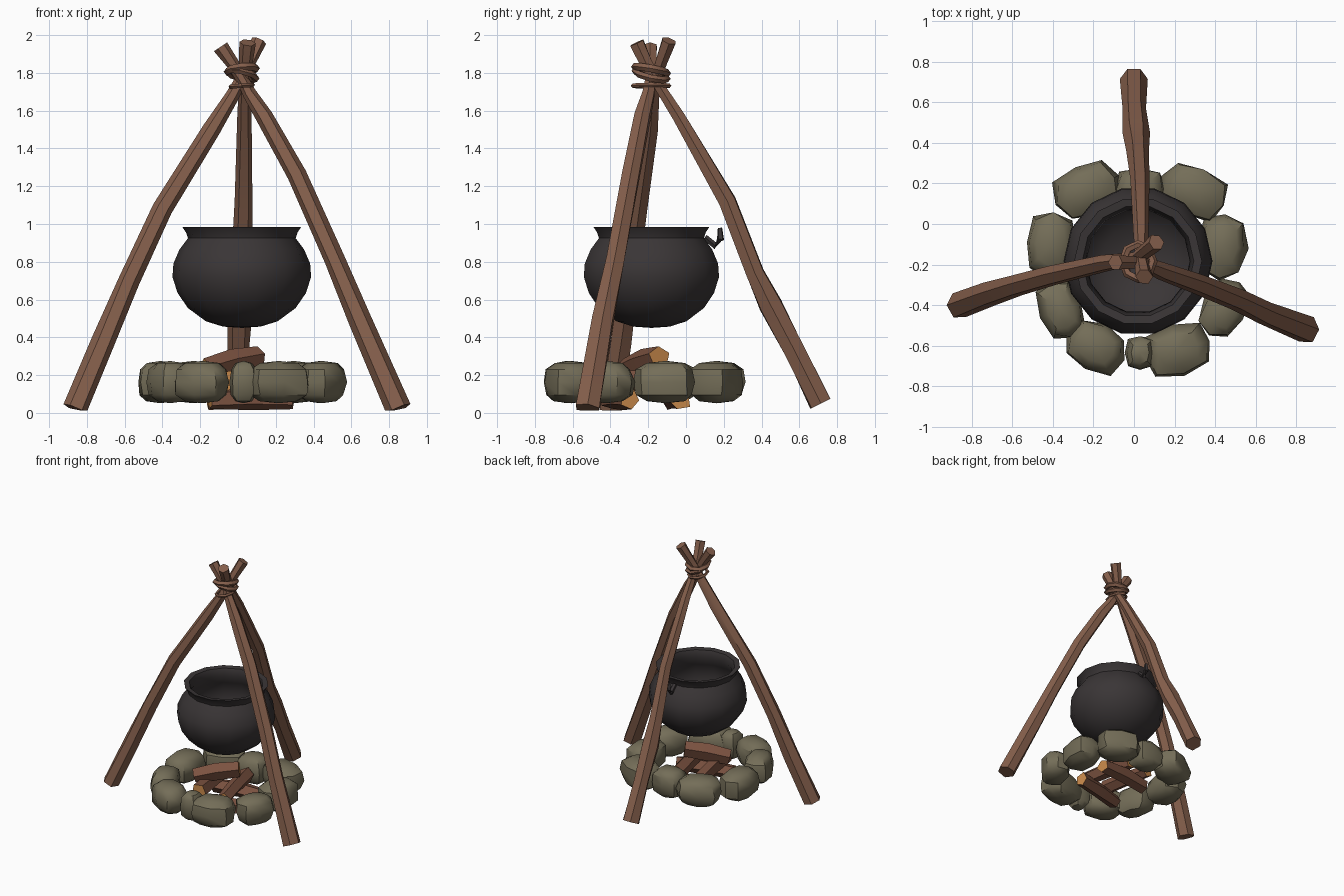
import bpy, bmesh, math, random
from mathutils import Vector

if "Cube" in bpy.data.objects:
    bpy.data.objects.remove(bpy.data.objects["Cube"])

random.seed(4)

def mat(name, col):
    m = bpy.data.materials.new(name)
    m.diffuse_color = (*col, 1)
    m.use_nodes = True
    m.node_tree.nodes["Principled BSDF"].inputs["Base Color"].default_value = m.diffuse_color
    return m

WOOD = mat("brown_wood", (0.235, 0.115, 0.072))
LOG = mat("log_bark", (0.20, 0.085, 0.052))
CUT = mat("split_wood", (0.58, 0.25, 0.07))
STONE = mat("grey_stone", (0.175, 0.155, 0.098))
IRON = mat("black_iron", (0.042, 0.036, 0.037))

def finish(name, bm, mats, angle=50):
    bmesh.ops.recalc_face_normals(bm, faces=bm.faces)
    me = bpy.data.meshes.new(name)
    bm.to_mesh(me)
    bm.free()
    ob = bpy.data.objects.new(name, me)
    bpy.context.collection.objects.link(ob)
    for m in mats:
        me.materials.append(m)
    bpy.ops.object.select_all(action='DESELECT')
    ob.select_set(True)
    bpy.context.view_layer.objects.active = ob
    bpy.ops.object.shade_smooth_by_angle(angle=math.radians(angle))
    return ob

def tube(name, pts, radii, mats, sides=6, closed=False, jitter=0.0, spin=0.0, angle=50):
    """Sweep a polygon along a path; end caps take the last material."""
    pts = [Vector(p) for p in pts]
    n = len(pts)
    bm = bmesh.new()
    rings = []
    for i, p in enumerate(pts):
        a = pts[(i - 1) % n] if closed or i else p
        b = pts[(i + 1) % n] if closed or i < n - 1 else p
        t = (b - a).normalized()
        ref = Vector((0, 0, 1)) if abs(t.z) < 0.5 else Vector((0, 1, 0))
        u = t.cross(ref).normalized()
        v = u.cross(t)
        ring = []
        for k in range(sides):
            g = spin + 2 * math.pi * k / sides
            r = radii[i] * (1 + random.uniform(-jitter, jitter))
            q = p + (u * math.cos(g) + v * math.sin(g)) * r
            q.z = max(q.z, 0.012)
            ring.append(bm.verts.new(q))
        rings.append(ring)
    for i in range(n if closed else n - 1):
        A, B = rings[i], rings[(i + 1) % n]
        for k in range(sides):
            j = (k + 1) % sides
            bm.faces.new((A[k], A[j], B[j], B[k]))
    if not closed:
        for ring in (rings[0], rings[-1]):
            bm.faces.new(ring).material_index = len(mats) - 1
    return finish(name, bm, mats, angle)

# Tripod poles, foot to tip
R = [0.072, 0.062, 0.056, 0.052, 0.046, 0.036, 0.031, 0.036, 0.042]
tube("left_pole", [(-.86, -.40, .02), (-.71, -.345, .38), (-.58, -.30, .70), (-.40, -.25, 1.08),
     (-.14, -.19, 1.50), (-.03, -.175, 1.68), (.015, -.165, 1.76), (.06, -.13, 1.86), (.11, -.09, 1.97)],
     R, [WOOD], jitter=.08)
tube("right_pole", [(.85, -.52, .02), (.645, -.44, .49), (.51, -.375, .81), (.31, -.29, 1.26),
     (.14, -.23, 1.57), (.06, -.20, 1.69), (.025, -.19, 1.76), (-.03, -.19, 1.85), (-.09, -.19, 1.94)],
     R, [WOOD], jitter=.08)
tube("back_pole", [(0, .715, .05), (0, .57, .34), (.01, .45, .57), (.02, .365, .74),
     (.03, .22, 1.12), (.035, -.04, 1.57), (.035, -.14, 1.73), (.04, -.21, 1.85), (.05, -.26, 1.96)],
     [.068, .06, .07, .056, .05, .036, .031, .036, .042], [WOOD], jitter=.08)

# Rope lashings round the crossing
def rope(name, z, rx, ry, tilt_x, tilt_y, r):
    pts = []
    for k in range(8):
        a = math.pi * k / 4
        x, y = rx * math.cos(a), ry * math.sin(a)
        pts.append((.02 + x, -.185 + y, z + tilt_x * x + tilt_y * y))
    tube(name, pts, [r] * 8, [WOOD], sides=5, closed=True)

rope("lower_lashing", 1.732, .058, .095, .08, 0, .012)
rope("middle_lashing", 1.79, .075, .085, -.25, -.25, .019)
rope("upper_lashing", 1.815, .075, .085, .12, -.2, .021)

# Cauldron, turned from a profile with an inner wall
PROFILE = [(0, .45), (.10, .457), (.19, .485), (.285, .555), (.34, .635), (.367, .72), (.362, .79),
           (.33, .865), (.285, .925), (.295, .955), (.315, .985), (.275, .98), (.255, .925),
           (.30, .85), (.33, .75), (.30, .63), (.18, .52), (0, .49)]
bm = bmesh.new()
S = 14
rows = []
for r, z in PROFILE:
    if r == 0:
        rows.append([bm.verts.new((.02, -.183, z))] * S)
    else:
        rows.append([bm.verts.new((.02 + r * math.cos(2 * math.pi * k / S),
                                   -.183 + r * math.sin(2 * math.pi * k / S), z)) for k in range(S)])
for A, B in zip(rows, rows[1:]):
    for k in range(S):
        j = (k + 1) % S
        bm.faces.new(list(dict.fromkeys((A[k], A[j], B[j], B[k]))))
finish("cauldron", bm, [IRON])

# Small lug behind the rim
tube("cauldron_lug", [(.03, .10, .93), (.03, .155, .885), (.03, .183, .92), (.03, .18, .98)],
     [.016, .02, .02, .012], [IRON], sides=5)

# Ring of rounded stones: x, y, half length, half width, turn in degrees
STONES = [(-.235, .165, .165, .13, 25), (.03, .17, .13, .11, 0), (.295, .16, .17, .125, -25),
          (.435, -.11, .165, .125, 85), (.445, -.42, .15, .11, 60), (.215, -.62, .175, .125, 15),
          (.03, -.635, .085, .075, 90), (-.19, -.605, .155, .12, -25), (-.36, -.425, .155, .105, -70),
          (-.41, -.10, .165, .125, 85)]

def power(c, e):
    return math.copysign(abs(c) ** e, c)

for i, (x, y, a, b, turn) in enumerate(STONES):
    bm = bmesh.new()
    bmesh.ops.create_uvsphere(bm, u_segments=8, v_segments=6, radius=1)
    c, s = math.cos(math.radians(turn)), math.sin(math.radians(turn))
    for v in bm.verts:
        p = [power(q, .72) if abs(q) > 1e-4 else 0 for q in v.co]
        f = random.uniform(.93, 1.07)
        px, py = p[0] * a * f, p[1] * b * f
        v.co = (x + px * c - py * s, y + px * s + py * c, .163 + p[2] * .112)
    finish(f"stone_{i + 1}", bm, [STONE], 40)

# Firewood: split logs with pale ends
LOGS = [((-.16, -.08, .07), (.29, -.03, .07), .062),
        ((-.15, -.40, .07), (.28, -.30, .07), .062),
        ((.16, -.42, .16), (.06, .03, .17), .06),
        ((-.12, .02, .15), (-.06, -.42, .17), .06),
        ((-.17, -.32, .23), (.11, -.14, .295), .065)]
for i, (p, q, r) in enumerate(LOGS):
    mid = (Vector(p) + Vector(q)) / 2 + Vector((0, 0, .008))
    tube(f"log_{i + 1}", [p, mid, q], [r * .85, r, r * .95], [LOG, CUT], sides=5,
         jitter=.12, spin=i * .7, angle=35)
